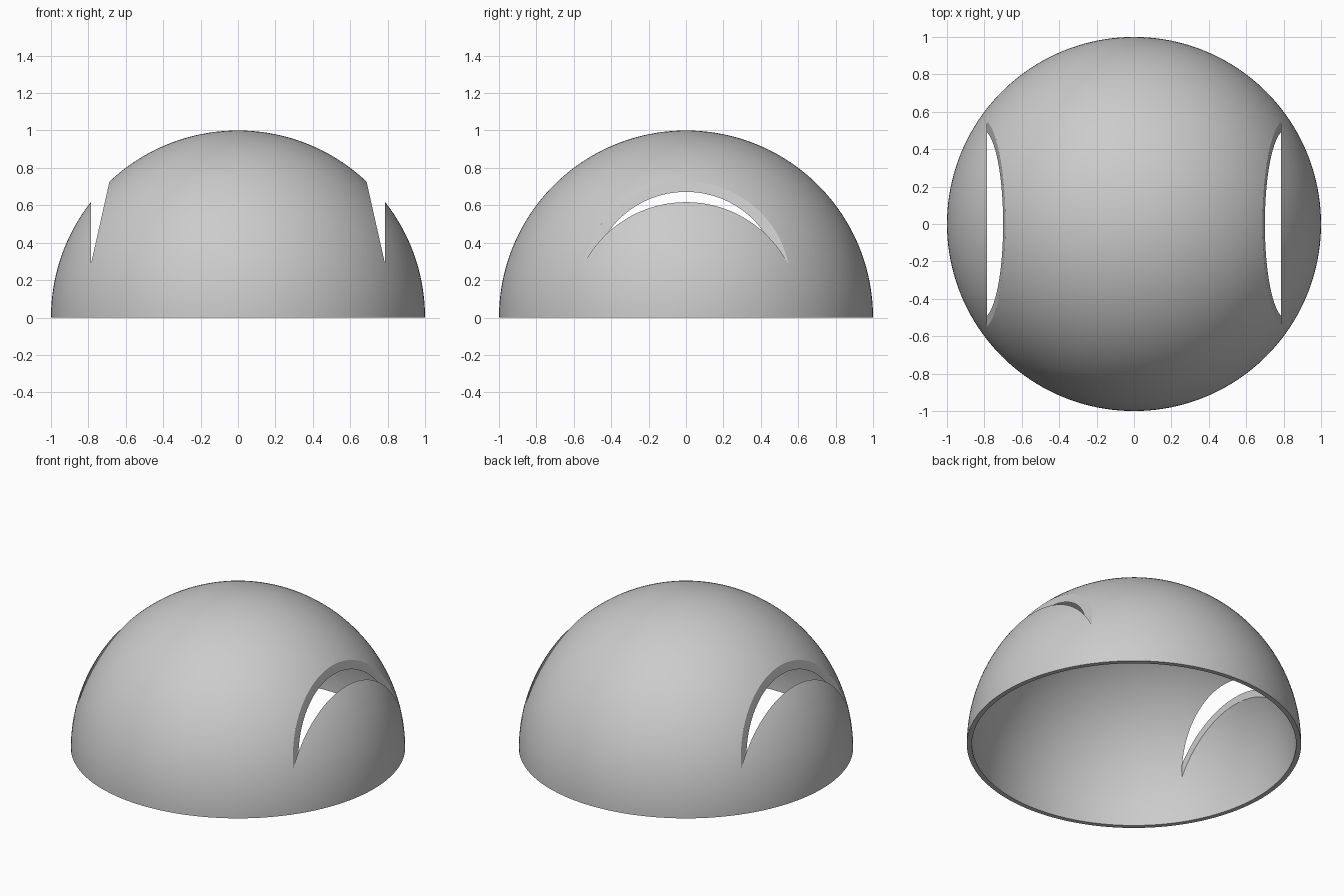
import bpy
import bmesh
from math import sin, cos, pi
from mathutils import Vector

OUTER, INNER = 1.0, 0.97
RINGS, SEGMENTS = 48, 160

cube = bpy.data.objects.get("Cube")
if cube:
    bpy.data.objects.remove(cube, do_unlink=True)

grey = bpy.data.materials.new("plain grey")
grey.use_nodes = True
colour = (0.6, 0.6, 0.6, 1)
grey.diffuse_color = colour
grey.node_tree.nodes["Principled BSDF"].inputs["Base Color"].default_value = colour


def add_object(name, bm):
    bmesh.ops.recalc_face_normals(bm, faces=bm.faces)
    mesh = bpy.data.meshes.new(name)
    bm.to_mesh(mesh)
    bm.free()
    mesh.materials.append(grey)
    obj = bpy.data.objects.new(name, mesh)
    bpy.context.collection.objects.link(obj)
    return obj


def arc(radius):
    """Quarter circle from the rim up to the crown."""
    angles = [pi / 2 * i / RINGS for i in range(RINGS + 1)]
    return [(radius * cos(a), 0, radius * sin(a)) for a in angles]


# Hollow dome: outer arc, inner arc and flat rim spun around z
bm = bmesh.new()
outer = [bm.verts.new(p) for p in arc(OUTER)]
inner = [bm.verts.new(p) for p in arc(INNER)]
edges = [bm.edges.new(pair) for line in (outer, inner) for pair in zip(line, line[1:])]
edges.append(bm.edges.new((outer[0], inner[0])))
bmesh.ops.spin(bm, geom=outer + inner + edges, cent=(0, 0, 0), axis=(0, 0, 1),
               angle=2 * pi, steps=SEGMENTS)
bmesh.ops.remove_doubles(bm, verts=bm.verts, dist=0.0005)
dome = add_object("dome_shell", bm)


def wedge_cutter(side):
    """Wedge between an upright plane and one leaning towards the crown."""
    bm = bmesh.new()
    profile = [(0.787, 0.283), (0.787, 1.2), (0.581, 1.2)]
    face = bm.faces.new([bm.verts.new((side * x, -1.2, z)) for x, z in profile])
    grown = bmesh.ops.extrude_face_region(bm, geom=[face])["geom"]
    bmesh.ops.translate(bm, vec=Vector((0, 2.4, 0)),
                        verts=[v for v in grown if isinstance(v, bmesh.types.BMVert)])
    cutter = add_object("slot_cutter", bm)
    cutter.hide_render = True
    return cutter


# Crescent slot on each side
bpy.ops.object.select_all(action="DESELECT")
bpy.context.view_layer.objects.active = dome
dome.select_set(True)
for side in (-1, 1):
    cutter = wedge_cutter(side)
    cut = dome.modifiers.new("slot", "BOOLEAN")
    cut.operation = "DIFFERENCE"
    cut.solver = "EXACT"
    cut.object = cutter
    bpy.ops.object.modifier_apply(modifier=cut.name)
    bpy.data.objects.remove(cutter, do_unlink=True)

bpy.ops.object.shade_smooth_by_angle(angle=pi / 6)
